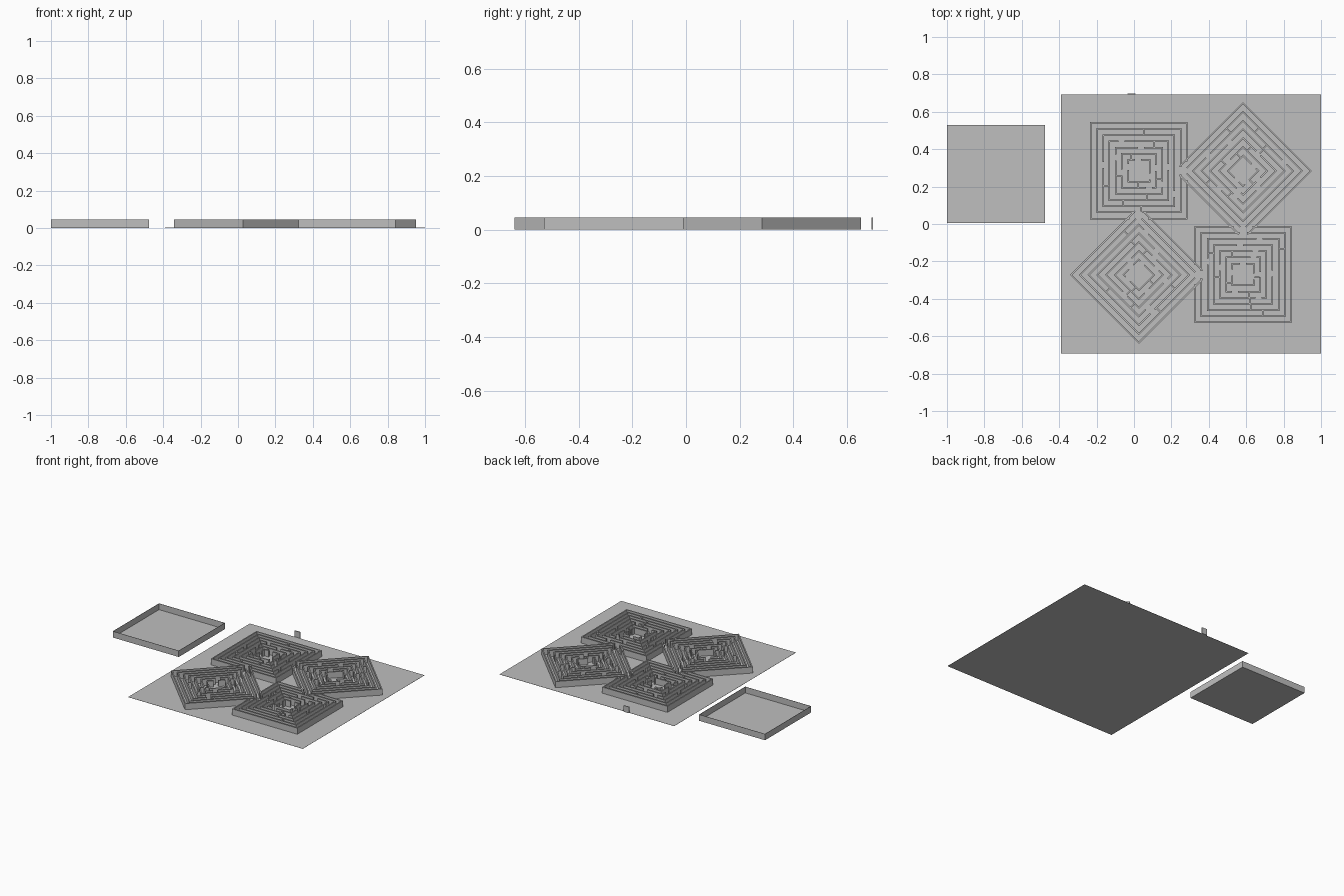
import bpy, bmesh, math, random
from mathutils import Matrix, Vector

if "Cube" in bpy.data.objects:
    bpy.data.objects.remove(bpy.data.objects["Cube"])

random.seed(7)
HEIGHT, THICK, STEP, HALF, RINGS = 0.045, 0.008, 0.033, 0.26, 7

grey = bpy.data.materials.new("plain grey")
grey.diffuse_color = (0.52, 0.52, 0.52, 1)
grey.use_nodes = True
grey.node_tree.nodes["Principled BSDF"].inputs["Base Color"].default_value = grey.diffuse_color


def finish(name, bm, location=(0, 0, 0), turn=0):
    mesh = bpy.data.meshes.new(name)
    bm.to_mesh(mesh)
    bm.free()
    mesh.materials.append(grey)
    obj = bpy.data.objects.new(name, mesh)
    obj.location = location
    obj.rotation_euler.z = turn
    bpy.context.collection.objects.link(obj)
    return obj


def add_box(bm, x0, x1, y0, y1, z0=0, z1=HEIGHT, turn=0, drop=0):
    """Box turned about the origin; drop=-1 / 1 leaves out the bottom / top."""
    size = Vector((x1 - x0, y1 - y0, z1 - z0))
    mid = Vector((x0 + x1, y0 + y1, z0 + z1)) / 2
    m = Matrix.Rotation(turn, 4, 'Z') @ Matrix.Translation(mid) @ Matrix.Diagonal((*size, 1))
    verts = bmesh.ops.create_cube(bm, size=1, matrix=m)["verts"]
    if drop:
        bm.normal_update()
        faces = {f for v in verts for f in v.link_faces}
        gone = [f for f in faces if f.normal.z * drop > 0.9]
        bmesh.ops.delete(bm, geom=gone, context='FACES_ONLY')


def add_ring(bm, level, gaps):
    """Square ring of walls; gaps are (side, centre, half width)."""
    h = HALF - level * STEP
    for side in range(4):
        start, end = -h, h - THICK
        cuts = sorted((c - w, c + w) for s, c, w in gaps if s == side)
        for a, b in cuts + [(end, end)]:
            if a - start > 0.004:
                add_box(bm, h - THICK, h, start, min(a, end), turn=side * math.pi / 2, drop=-1)
            start = max(start, b)


def maze(name, x, y, turn, outer, second):
    bm = bmesh.new()
    add_ring(bm, 0, outer)
    add_ring(bm, 1, second)
    # inner rings with small doorways
    for level in range(2, RINGS):
        h = HALF - level * STEP
        sides = random.sample(range(4), 3 if level > 3 else 2)
        add_ring(bm, level, [(s, random.uniform(-0.8, 0.8) * (h - 0.02), 0.016) for s in sides])
    # short walls blocking the corridors
    for level in range(1, RINGS - 1):
        h = HALF - level * STEP
        for s in random.sample(range(4), 2):
            t = random.uniform(-0.8, 0.8) * (h - STEP)
            add_box(bm, h - STEP, h - THICK, t - THICK / 2, t + THICK / 2,
                    turn=s * math.pi / 2, drop=-1)
    finish(name, bm, (x, y, 0), turn)


# sides: 0 right, 1 back, 2 left, 3 front (before turning)
def side_doors(a, b, w):
    return [(a, 0, w), (b, 0, w)]


def corner_doors(sides, level, w):
    """Open the corner between each listed side and the next one."""
    h = HALF - level * STEP
    return [d for s in sides for d in ((s, h, w), ((s + 1) % 4, -h, w))]


Q = math.pi / 4
maze("back_left_square_maze", 0.026, 0.285, 0, side_doors(0, 3, 0.05), side_doors(0, 3, 0.02))
maze("front_right_square_maze", 0.583, -0.27, 0, side_doors(1, 2, 0.05), side_doors(1, 2, 0.02))
maze("back_right_diamond_maze", 0.583, 0.284, Q,
     corner_doors((1, 2), 0, 0.035), corner_doors((1, 2), 1, 0.025))
maze("front_left_diamond_maze", 0.026, -0.272, Q,
     corner_doors((0, 3), 0, 0.035), corner_doors((0, 3), 1, 0.025))

# thin floor sheet under the mazes
bm = bmesh.new()
add_box(bm, -0.39, 1.0, -0.692, 0.692, 0, 0.001)
finish("floor_sheet", bm)

# open tray with thin sides
bm = bmesh.new()
X0, X1, Y0, Y1, T = -1.0, -0.475, 0.005, 0.53, 0.002
add_box(bm, X0, X1, Y0, Y1, 0, 0.001)
for x in (X0, X1 - T):
    add_box(bm, x, x + T, Y0, Y1, drop=-1)
for y in (Y0, Y1 - T):
    add_box(bm, X0 + T, X1 - T, y, y + T, drop=-1)
finish("open_tray", bm)

# small upright tab behind the floor sheet
bm = bmesh.new()
add_box(bm, -0.035, 0.008, 0.692, 0.698)
finish("upright_tab", bm)
